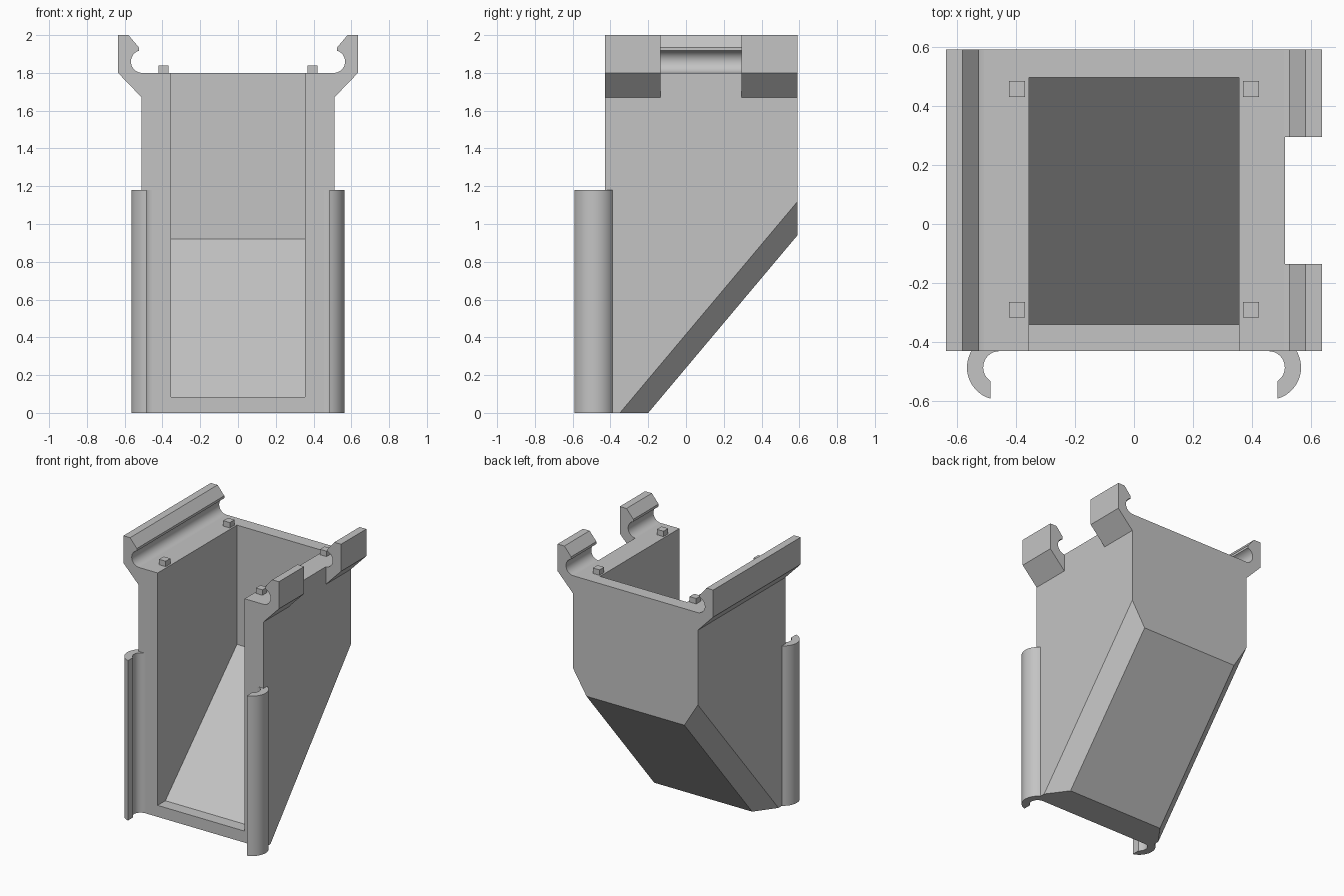
import bpy, bmesh
from math import cos, sin, radians
from mathutils import Vector

if "Cube" in bpy.data.objects:
    bpy.data.objects.remove(bpy.data.objects["Cube"], do_unlink=True)

GREY = (0.55, 0.55, 0.55, 1)
grey = bpy.data.materials.new("plain grey")
grey.use_nodes = True
grey.diffuse_color = GREY
grey.node_tree.nodes["Principled BSDF"].inputs["Base Color"].default_value = GREY

HALF, FRONT, BACK, TOP = 0.51, -0.43, 0.59, 1.8


def finish(name, bm, smooth=False):
    bmesh.ops.recalc_face_normals(bm, faces=bm.faces)
    mesh = bpy.data.meshes.new(name)
    bm.to_mesh(mesh)
    bm.free()
    mesh.materials.append(grey)
    obj = bpy.data.objects.new(name, mesh)
    bpy.context.collection.objects.link(obj)
    if smooth:
        bpy.ops.object.select_all(action="DESELECT")
        obj.select_set(True)
        bpy.context.view_layer.objects.active = obj
        bpy.ops.object.shade_smooth_by_angle(angle=radians(30))
    return obj


def prism(profile, axis, lo, hi):
    """Extrude a 2D profile along the x, y or z axis."""
    def place(p, h):
        return {"x": (h, *p), "y": (p[0], h, p[1]), "z": (*p, h)}[axis]
    bm = bmesh.new()
    face = bm.faces.new([bm.verts.new(place(p, lo)) for p in profile])
    ext = bmesh.ops.extrude_face_region(bm, geom=[face])["geom"]
    move = Vector(place((0, 0), hi - lo))
    bmesh.ops.translate(bm, vec=move, verts=[v for v in ext if isinstance(v, bmesh.types.BMVert)])
    return bm


def arc(cx, cy, r, start, end, steps=16):
    angles = [radians(start + (end - start) * i / steps) for i in range(steps + 1)]
    return [(cx + r * cos(a), cy + r * sin(a)) for a in angles]


def box(x0, x1, y0, y1, z0, z1):
    return prism([(x0, y0), (x1, y0), (x1, y1), (x0, y1)], "z", z0, z1)


def mirrored(profile, side):
    return [(-side * x, y) for x, y in profile]


# Bin body: a block cut by the sloping underside and its two chamfers
bm = box(-HALF, HALF, FRONT, BACK, 0, TOP)
slope = Vector((0, 0.79, 0.94))
cuts = [((0, -0.2, 0), Vector((0, 0.94, -0.79)))]
for side in (-1, 1):
    normal = slope.cross(Vector((-0.11 * side, 0.15, 0)))
    if normal.z > 0:
        normal.negate()
    cuts.append(((HALF * side, -0.35, 0), normal))
for point, normal in cuts:
    cut = bmesh.ops.bisect_plane(bm, geom=bm.verts[:] + bm.edges[:] + bm.faces[:],
                                 plane_co=point, plane_no=normal, clear_outer=True)
    edges = [e for e in cut["geom_cut"] if isinstance(e, bmesh.types.BMEdge)]
    bmesh.ops.contextual_create(bm, geom=edges)
body = finish("bin_body", bm)

# Hollow with a ramp floor, open at the front and top
hollow = [(-0.7, 0.085), (-0.34, 0.085), (0.495, 0.92), (0.495, 2.2), (-0.7, 2.2)]
cutter = finish("hollow_cutter", prism(hollow, "x", -0.355, 0.355))
cutter.hide_render = True
mod = body.modifiers.new("hollow", "BOOLEAN")
mod.operation, mod.solver, mod.object = "DIFFERENCE", "EXACT", cutter
bpy.context.view_layer.objects.active = body
bpy.ops.object.modifier_apply(modifier=mod.name)
bpy.data.objects.remove(cutter, do_unlink=True)

# Hooked rails on the top edges: one full length, one in two pieces
hook = [(-0.635, TOP), (-0.635, 2), (-0.58, 2), (-0.525, 1.935)]
hook += arc(-0.507, 1.86, 0.06, 107, 270) + [(-HALF, 1.67)]
for name, side, lo, hi in (("right_rail", -1, FRONT, BACK),
                           ("left_rail_front", 1, FRONT, -0.135),
                           ("left_rail_back", 1, 0.295, BACK)):
    finish(name, prism(mirrored(hook, side), "y", lo, hi), True)

# Curved clips down the front corners
clip = arc(-0.455, -0.485, 0.055, 90, 237) + arc(-0.455, -0.485, 0.11, 254, 120)
for name, side in (("right_clip", -1), ("left_clip", 1)):
    finish(name, prism(mirrored(clip, side), "z", 0, 1.18), True)

# Small square pegs on the rim
for x, x_name in ((-0.395, "right"), (0.395, "left")):
    for y, y_name in ((-0.29, "front"), (0.457, "back")):
        finish(f"{x_name}_{y_name}_peg",
               box(x - 0.027, x + 0.027, y - 0.027, y + 0.027, TOP - 0.01, 1.84))
